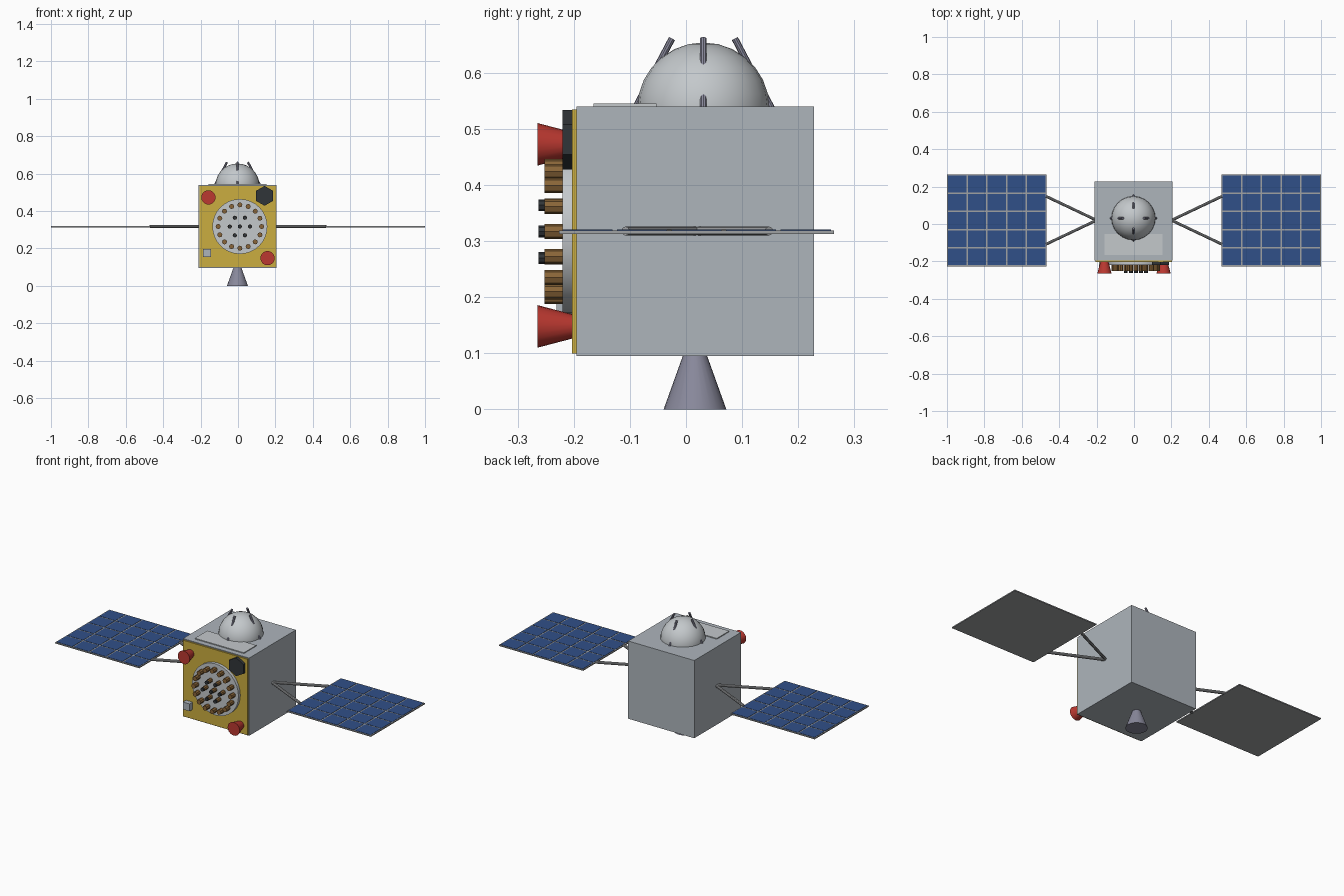
import bpy
from math import sin, cos, pi, radians
from mathutils import Vector

if "Cube" in bpy.data.objects:
    bpy.data.objects.remove(bpy.data.objects["Cube"])


def material(name, r, g, b):
    m = bpy.data.materials.new(name)
    m.diffuse_color = (r, g, b, 1)
    m.use_nodes = True
    m.node_tree.nodes["Principled BSDF"].inputs["Base Color"].default_value = m.diffuse_color
    return m


STEEL = material("steel", 0.42, 0.46, 0.50)
GOLD = material("gold_foil", 0.60, 0.42, 0.05)
RED = material("red", 0.50, 0.04, 0.03)
BLUE = material("solar_blue", 0.03, 0.08, 0.25)
BLACK = material("black", 0.03, 0.035, 0.04)
COPPER = material("copper", 0.25, 0.13, 0.04)
PALE = material("pale_metal", 0.55, 0.58, 0.60)
VIOLET = material("violet_grey", 0.25, 0.25, 0.33)
FRAME = material("frame_grey", 0.35, 0.36, 0.37)


def finish(name, mat, smooth=False):
    o = bpy.context.object
    o.name = name
    o.data.materials.append(mat)
    if smooth:
        bpy.ops.object.shade_smooth_by_angle(angle=radians(35))
    return o


def box(name, lo, hi, mat):
    lo, hi = Vector(lo), Vector(hi)
    bpy.ops.mesh.primitive_cube_add(size=1, location=(lo + hi) / 2)
    bpy.context.object.scale = hi - lo
    bpy.ops.object.transform_apply(location=False, rotation=False, scale=True)
    return finish(name, mat)


def rod(name, a, b, r1, r2, mat, sides=12, smooth=True, spin=0):
    """Cylinder or cone running from point a to point b."""
    a, b = Vector(a), Vector(b)
    d = b - a
    bpy.ops.mesh.primitive_cone_add(vertices=sides, radius1=r1, radius2=r2,
                                    depth=d.length, location=(a + b) / 2)
    o = bpy.context.object
    q = d.to_track_quat('Z', 'Y')
    o.rotation_euler = q.to_euler()
    if spin:
        o.rotation_euler.rotate_axis('Z', spin)
    return finish(name, mat, smooth)


CX = -0.003

# Body, gold front plate and top plate
box("body", (-0.212, -0.195, 0.095), (0.207, 0.228, 0.54), STEEL)
box("front_plate", (-0.207, -0.203, 0.10), (0.203, -0.19, 0.535), GOLD)
box("top_plate", (-0.158, -0.165, 0.535), (0.153, -0.053, 0.545), PALE)

# Main nozzle
rod("main_nozzle", (CX, 0.016, 0), (CX, 0.016, 0.10), 0.056, 0.020, VIOLET, 24)

# Dome with four leaning antenna rods
DY = 0.031
bpy.ops.mesh.primitive_uv_sphere_add(segments=24, ring_count=14, radius=0.118,
                                     location=(CX, DY, 0.536))
finish("dome", PALE, True)
for i in range(4):
    c, s = cos(i * pi / 2), sin(i * pi / 2)
    rod("dome_antenna", (CX + 0.122 * c, DY + 0.122 * s, 0.536),
        (CX + 0.056 * c, DY + 0.056 * s, 0.661), 0.006, 0.006, VIOLET, 10)

# Round instrument disc on the front
PX, PZ = 0.01, 0.317
rod("front_disc", (PX, -0.20, PZ), (PX, -0.22, PZ), 0.147, 0.147, PALE, 32)

# Outer ring of copper studs
for i in range(16):
    a = i * pi / 8
    x, z = PX + 0.116 * sin(a), PZ + 0.116 * cos(a)
    rod("ring_stud", (x, -0.215, z), (x, -0.252, z), 0.0135, 0.0135, COPPER, 8, False)

# Inner studs in staggered rows, with dark tips
for row, n in ((-1, 2), (0, 3), (1, 2)):
    for k in range(n):
        x, z = PX + (k - (n - 1) / 2) * 0.054, PZ + row * 0.047
        rod("inner_stud", (x, -0.215, z), (x, -0.252, z), 0.0115, 0.0115, COPPER, 8, False)
        rod("inner_stud_tip", (x, -0.252, z), (x, -0.263, z), 0.0105, 0.0105, BLACK, 8, False)

# Red horns, hexagonal sensor and small box on the front plate
for x, z in ((-0.158, 0.4725), (0.158, 0.148)):
    rod("red_horn", (x, -0.20, z), (x, -0.265, z), 0.021, 0.038, RED, 20)
rod("hex_sensor", (0.142, -0.20, 0.481), (0.142, -0.22, 0.481), 0.053, 0.053, BLACK, 6, False)
box("small_box", (-0.187, -0.231, 0.155), (-0.145, -0.20, 0.197), STEEL)

# Solar wings: struts, panel and cells
N = 5
Y0, Y1, X0, X1 = -0.226, 0.264, 0.467, 1.0
for side in (-1, 1):
    for y in (-0.108, 0.148):
        rod("wing_strut", (side * 0.20, 0.02, 0.318), (side * 0.47, y, 0.318),
            0.008, 0.008, FRAME, 10)
    xs = sorted((side * X0, side * X1))
    box("wing_panel", (xs[0], Y0, 0.313), (xs[1], Y1, 0.319), FRAME)
    m, g = 0.006, 0.008
    w = (X1 - X0 - 2 * m + g) / N
    h = (Y1 - Y0 - 2 * m + g) / N
    for i in range(N):
        for j in range(N):
            x, y = xs[0] + m + i * w, Y0 + m + j * h
            box("solar_cell", (x, y, 0.318), (x + w - g, y + h - g, 0.3205), BLUE)
